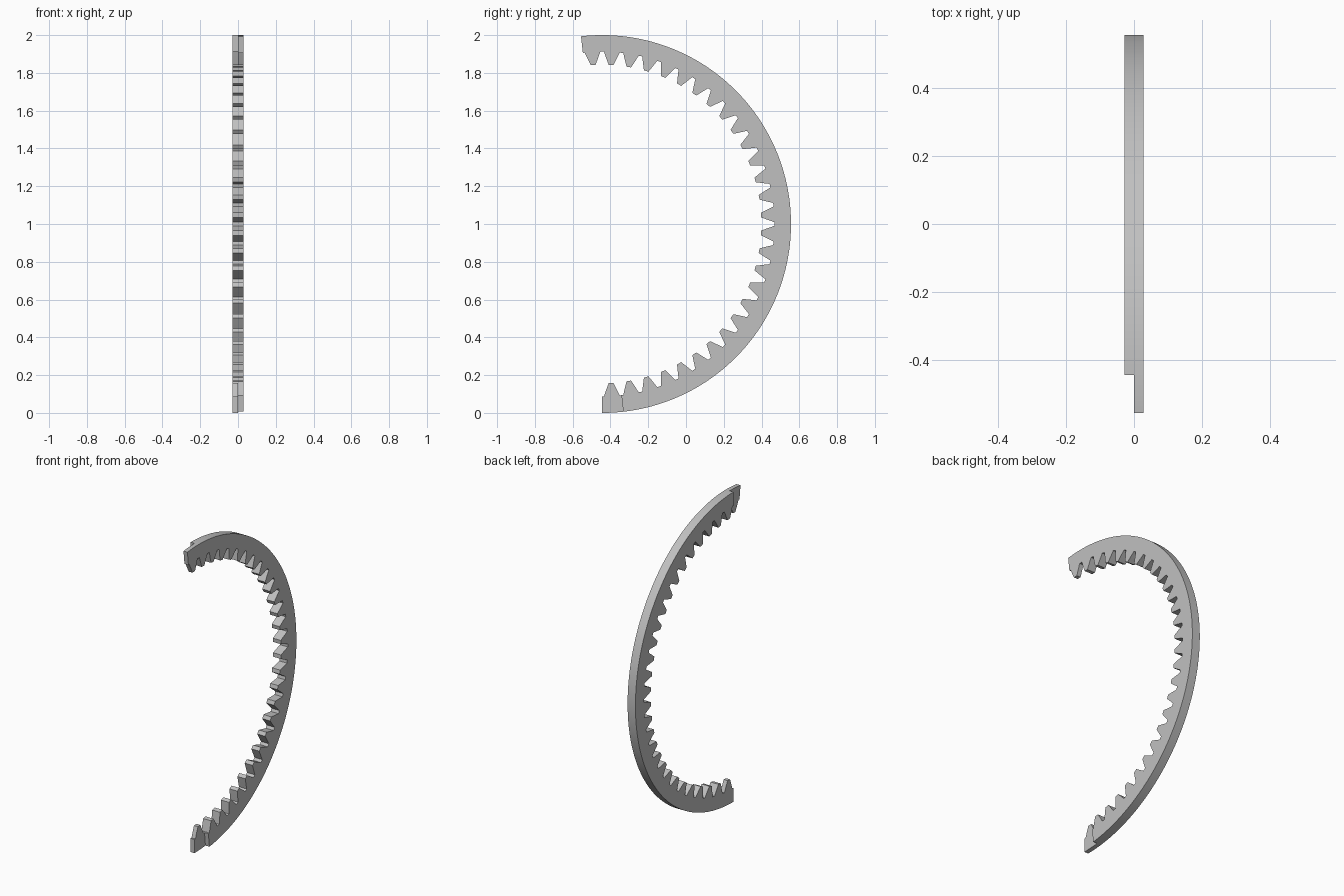
import bpy
import bmesh
from math import sin, cos, radians

cube = bpy.data.objects.get("Cube")
if cube:
    bpy.data.objects.remove(cube, do_unlink=True)

TEETH = 28                      # teeth along the half circle
PITCH = 180 / TEETH             # degrees per tooth
OUTER, ROOT, TIP = 1.0, 0.912, 0.843
HALF_WIDTH = 0.028
CENTRE_Y = sin(radians(PITCH)) / 2 - 0.5

# One tooth: (degrees from its middle, inner radius)
FLANK = [(2.6, ROOT), (1.8, 0.878), (0.85, TIP)]
TOOTH = ([(-PITCH / 2, ROOT)] + [(-a, r) for a, r in FLANK]
         + FLANK[::-1] + [(PITCH / 2, ROOT)])

bm = bmesh.new()
verts = {}


def corner(x, angle, radius):
    """Shared vertex at an angle measured from the top of the arc."""
    key = (round(x, 4), round(angle, 4), round(radius, 4))
    if key not in verts:
        a = radians(angle)
        verts[key] = bm.verts.new((x, CENTRE_Y + radius * sin(a), 1 + radius * cos(a)))
    return verts[key]


def add_face(faces, loop):
    """Keep outside faces; a face shared by two cells is interior."""
    key = frozenset(loop)
    if key in faces:
        del faces[key]
    else:
        faces[key] = loop


def add_layer(faces, x0, x1, first_tooth):
    """Half the thickness of the toothed arc, cell by cell."""
    for k in range(first_tooth, first_tooth + TEETH):
        middle = (k + 0.5) * PITCH
        for (a0, r0), (a1, r1) in zip(TOOTH, TOOTH[1:]):
            section = [(middle + a0, r0), (middle + a0, OUTER),
                       (middle + a1, OUTER), (middle + a1, r1)]
            near = [corner(x0, *p) for p in section]
            far = [corner(x1, *p) for p in section]
            add_face(faces, near)
            add_face(faces, far[::-1])
            for i in range(4):
                j = (i + 1) % 4
                add_face(faces, [near[j], near[i], far[i], far[j]])


# Two layers shifted by one tooth make the stepped lap joints at the ends
shell = {}
add_layer(shell, -HALF_WIDTH, 0, 0)
add_layer(shell, 0, HALF_WIDTH, -1)
for loop in shell.values():
    bm.faces.new(loop)
bmesh.ops.delete(bm, geom=[v for v in bm.verts if not v.link_faces], context='VERTS')
bmesh.ops.recalc_face_normals(bm, faces=bm.faces)

mesh = bpy.data.meshes.new("half_ring_gear")
bm.to_mesh(mesh)
bm.free()
gear = bpy.data.objects.new("half_ring_gear", mesh)
bpy.context.collection.objects.link(gear)

# Plain grey
grey = bpy.data.materials.new("light_grey")
grey.use_nodes = True
colour = (0.53, 0.53, 0.53, 1)
grey.diffuse_color = colour
grey.node_tree.nodes["Principled BSDF"].inputs["Base Color"].default_value = colour
mesh.materials.append(grey)

# Smooth rim, crisp teeth
bpy.ops.object.select_all(action='DESELECT')
gear.select_set(True)
bpy.context.view_layer.objects.active = gear
bpy.ops.object.shade_smooth_by_angle(angle=radians(25))
